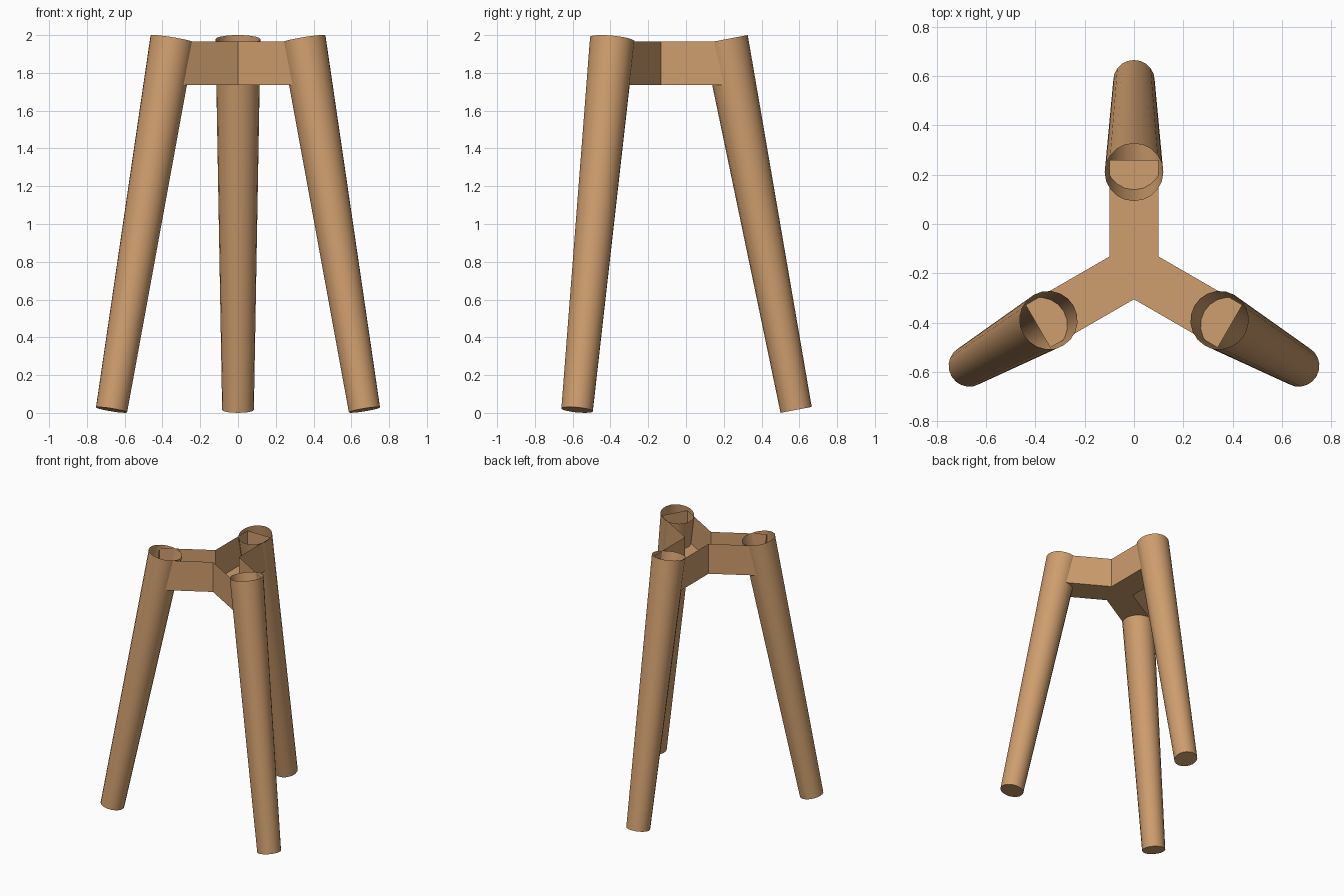
import bpy, bmesh
from math import radians, cos, sin
from mathutils import Vector

cube = bpy.data.objects.get("Cube")
if cube:
    bpy.data.objects.remove(cube, do_unlink=True)

wood = bpy.data.materials.new("light_wood")
wood.use_nodes = True
COLOR = (0.62, 0.34, 0.155, 1)
wood.diffuse_color = COLOR
wood.node_tree.nodes["Principled BSDF"].inputs["Base Color"].default_value = COLOR

CENTRE = Vector((0, -0.19, 0))
LEGS = {"back_leg": 90, "front_right_leg": 210, "front_left_leg": 330}
SIDES = 20


def radial(angle, out, side=0.0, z=0.0):
    """Point at a distance along an arm direction, shifted sideways."""
    a = radians(angle)
    return CENTRE + Vector((out * cos(a) - side * sin(a), out * sin(a) + side * cos(a), z))


def make_object(name, bm):
    mesh = bpy.data.meshes.new(name)
    bm.to_mesh(mesh)
    bm.free()
    mesh.materials.append(wood)
    obj = bpy.data.objects.new(name, mesh)
    bpy.context.collection.objects.link(obj)
    return obj


def walls(bm, lower, upper):
    for i in range(len(lower)):
        j = (i + 1) % len(lower)
        bm.faces.new((lower[i], lower[j], upper[j], upper[i]))


# Tapered, splayed legs: closed foot, open top
def make_leg(name, angle):
    foot, top = radial(angle, 0.773, z=0.016), radial(angle, 0.4, z=1.978)
    axis = (top - foot).normalized()
    across = Vector((-sin(radians(angle)), cos(radians(angle)), 0))
    other = axis.cross(across)
    bm = bmesh.new()
    rings = []
    for centre, radius in ((foot, 0.084), (top, 0.119)):
        ring = []
        for i in range(SIDES):
            t = radians(360 * i / SIDES)
            ring.append(bm.verts.new(centre + radius * (cos(t) * across + sin(t) * other)))
        rings.append(ring)
    walls(bm, *rings)
    bm.faces.new(rings[0][::-1])
    obj = make_object(name, bm)
    bpy.ops.object.select_all(action="DESELECT")
    bpy.context.view_layer.objects.active = obj
    obj.select_set(True)
    bpy.ops.object.shade_smooth_by_angle(angle=radians(30))


for leg_name, leg_angle in LEGS.items():
    make_leg(leg_name, leg_angle)

# Three-armed connecting tray, open on top
HALF, REACH = 0.1, 0.45
outline = []
for arm_angle in LEGS.values():
    outline += [radial(arm_angle, REACH, -HALF), radial(arm_angle, REACH, HALF),
                radial(arm_angle + 60, HALF / sin(radians(60)))]
bm = bmesh.new()
lower = [bm.verts.new(p + Vector((0, 0, 1.735))) for p in outline]
upper = [bm.verts.new(p + Vector((0, 0, 1.965))) for p in outline]
walls(bm, lower, upper)
bm.faces.new(lower[::-1])
make_object("connecting_tray", bm)
